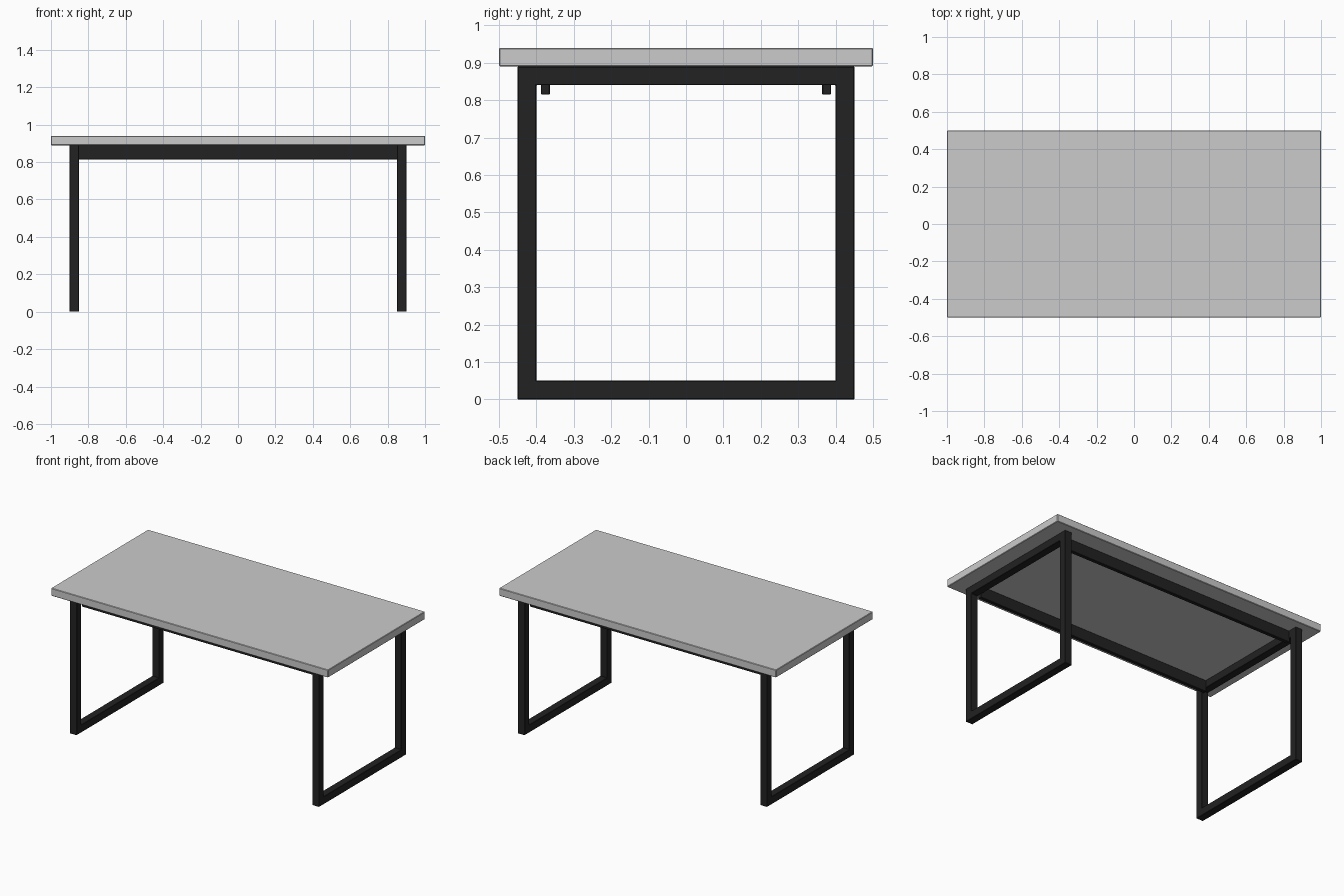
import bpy

if "Cube" in bpy.data.objects:
    bpy.data.objects.remove(bpy.data.objects["Cube"])


def material(name, rgb):
    m = bpy.data.materials.new(name)
    m.diffuse_color = (*rgb, 1)
    m.use_nodes = True
    m.node_tree.nodes["Principled BSDF"].inputs["Base Color"].default_value = m.diffuse_color
    return m


GREY = material("light_grey", (0.6, 0.6, 0.6))
BLACK = material("soft_black", (0.016, 0.016, 0.016))


def mesh_object(name, verts, faces, mat, bevel):
    me = bpy.data.meshes.new(name)
    me.from_pydata(verts, [], faces)
    me.materials.append(mat)
    ob = bpy.data.objects.new(name, me)
    bpy.context.collection.objects.link(ob)
    mod = ob.modifiers.new("edge_bevel", 'BEVEL')
    mod.width = bevel
    mod.segments = 1
    return ob


def box(name, lo, hi, mat, bevel=0.002):
    verts = [(x, y, z) for x in (lo[0], hi[0]) for y in (lo[1], hi[1]) for z in (lo[2], hi[2])]
    faces = [(0, 1, 3, 2), (4, 6, 7, 5), (0, 4, 5, 1), (2, 3, 7, 6), (0, 2, 6, 4), (1, 5, 7, 3)]
    return mesh_object(name, verts, faces, mat, bevel)


def leg_frame(name, x0, x1):
    # closed rectangular loop: outer and inner ring on both sides
    w, h, t = 0.45, 0.89, 0.05
    outer = [(-w, 0), (w, 0), (w, h), (-w, h)]
    inner = [(-w + t, t), (w - t, t), (w - t, h - t), (-w + t, h - t)]
    verts = [(x, y, z) for x in (x0, x1) for y, z in outer + inner]
    faces = []
    for i in range(4):
        j = (i + 1) % 4
        faces += [(i, i + 4, j + 4, j), (i + 8, j + 8, j + 12, i + 12),
                  (i, j, j + 8, i + 8), (i + 4, i + 12, j + 12, j + 4)]
    return mesh_object(name, verts, faces, BLACK, 0.002)


# tabletop slab
box("tabletop", (-1, -0.5, 0.89), (1, 0.5, 0.94), GREY, 0.003)

# rectangular leg loops at both ends
leg_frame("left_leg_frame", -0.90, -0.85)
leg_frame("right_leg_frame", 0.85, 0.90)

# long rails under the top
box("front_rail", (-0.855, -0.388, 0.815), (0.855, -0.364, 0.89), BLACK)
box("back_rail", (-0.855, 0.364, 0.815), (0.855, 0.388, 0.89), BLACK)
